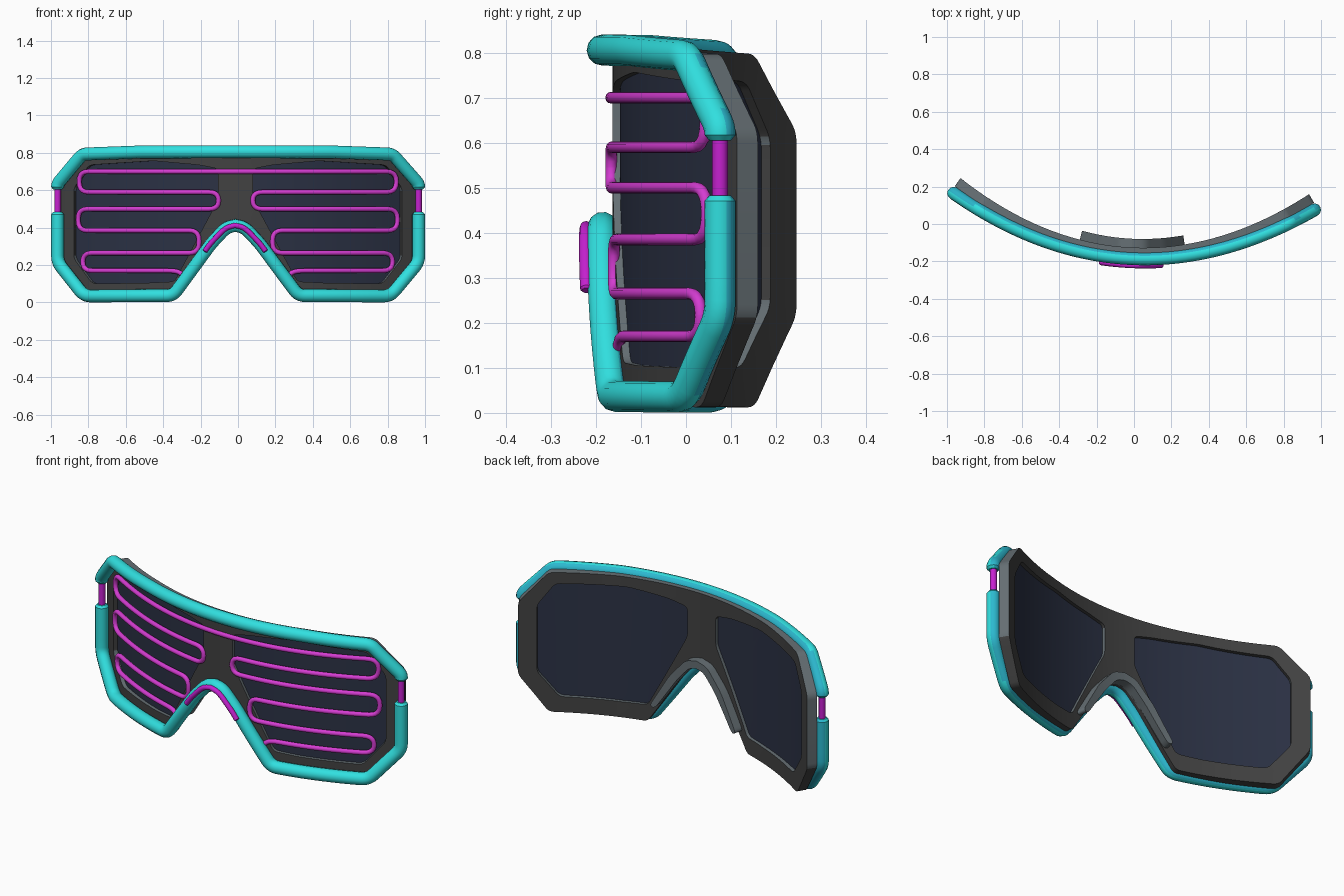
import bpy, bmesh, math
from mathutils import Vector

cube = bpy.data.objects.get("Cube")
if cube:
    bpy.data.objects.remove(cube, do_unlink=True)


def material(name, rgb):
    m = bpy.data.materials.new(name)
    m.use_nodes = True
    col = (*rgb, 1.0)
    m.diffuse_color = col
    m.node_tree.nodes["Principled BSDF"].inputs["Base Color"].default_value = col
    return m


TEAL = material("teal", (0.03, 0.74, 0.74))
BLUE = material("blue teal", (0.025, 0.48, 0.62))
PINK = material("pink magenta", (0.66, 0.045, 0.64))
PURPLE = material("purple magenta", (0.56, 0.015, 0.63))
DARK = material("dark grey", (0.054, 0.054, 0.054))
SLATE = material("slate grey", (0.132, 0.16, 0.175))
NAVY = material("navy lens", (0.024, 0.031, 0.058))

CURVE, TURN = 0.327, -0.046


def wrap(x, d, z):
    """Wrap flat position x, depth d onto the face curve, then turn it slightly."""
    slope = 2 * CURVE * x
    n = math.hypot(1, slope)
    d *= 1 + 0.5 * x * x
    px, py = x - d * slope / n, -0.185 + CURVE * x * x + d / n
    c, s = math.cos(TURN), math.sin(TURN)
    return Vector((px * c - py * s - 0.005, px * s + py * c, z))


def rounded(pts, r, steps=5):
    """Round the inner corners of an open path."""
    pts = [Vector(p) for p in pts]
    out = [pts[0]]
    for a, b, c in zip(pts, pts[1:], pts[2:]):
        p = b + (a - b).normalized() * min(r, (a - b).length * 0.49)
        q = b + (c - b).normalized() * min(r, (c - b).length * 0.49)
        for i in range(steps + 1):
            t = i / steps
            out.append(p * (1 - t) ** 2 + b * 2 * t * (1 - t) + q * t * t)
    return out + [pts[-1]]


def flip(pts):
    return [Vector((-p.x, p.y)) for p in pts]


def mirrored(half):
    """Full path from a half that starts on the centre line."""
    return flip(half[:0:-1]) + half


def finish(ob):
    bpy.ops.object.select_all(action='DESELECT')
    ob.select_set(True)
    bpy.context.view_layer.objects.active = ob
    if ob.type == 'CURVE':
        bpy.ops.object.convert(target='MESH')
    bpy.ops.object.shade_smooth_by_angle(angle=math.radians(35))
    return bpy.context.view_layer.objects.active


def tube(name, path, radius, d, mat):
    """Round bar that follows a flat path wrapped on the face curve."""
    pts = [path[0]]
    for a, b in zip(path, path[1:]):
        n = max(1, math.ceil((b - a).length / 0.05))
        pts += [a.lerp(b, i / n) for i in range(1, n + 1)]
    # softened ends
    tip = radius * 0.35
    pts.insert(1, pts[0] + (pts[1] - pts[0]).normalized() * tip)
    pts.insert(-1, pts[-1] + (pts[-2] - pts[-1]).normalized() * tip)
    cu = bpy.data.curves.new(name, 'CURVE')
    cu.dimensions = '3D'
    cu.bevel_depth = radius
    cu.bevel_resolution = 4
    cu.use_fill_caps = True
    sp = cu.splines.new('POLY')
    sp.points.add(len(pts) - 1)
    for p, v in zip(sp.points, pts):
        p.co = (*wrap(v.x, d, v.y), 1)
    sp.points[0].radius = sp.points[-1].radius = 0.7
    cu.materials.append(mat)
    ob = bpy.data.objects.new(name, cu)
    bpy.context.collection.objects.link(ob)
    return finish(ob)


def is_rim(f):
    """Walls that face up or outward take the rim colour."""
    n = f.normal
    inward = f.calc_center_median().x * n.x < 0
    return abs(n.y) < 0.7 and n.z > -0.3 and not (inward and abs(n.z) < 0.1)


def plate(name, loops, d0, d1, face_mat, rim_mat):
    """Flat outline with holes, thickened, sliced and wrapped."""
    bm = bmesh.new()
    for loop in loops:
        vs = [bm.verts.new((p.x, d0, p.y)) for p in loop]
        for a, b in zip(vs, vs[1:] + vs[:1]):
            bm.edges.new((a, b))
    bmesh.ops.triangle_fill(bm, edges=bm.edges[:], use_beauty=True, normal=(0, -1, 0))
    ext = bmesh.ops.extrude_face_region(bm, geom=bm.faces[:])
    for v in ext["geom"]:
        if isinstance(v, bmesh.types.BMVert):
            v.co.y = d1
    bmesh.ops.recalc_face_normals(bm, faces=bm.faces[:])
    for f in bm.faces:
        f.material_index = int(is_rim(f))
    for i in range(-19, 20):
        bmesh.ops.bisect_plane(bm, geom=bm.verts[:] + bm.edges[:] + bm.faces[:],
                               plane_co=(i * 0.05, 0, 0), plane_no=(1, 0, 0))
    for v in bm.verts:
        v.co = wrap(*v.co)
    me = bpy.data.meshes.new(name)
    bm.to_mesh(me)
    bm.free()
    me.materials.append(face_mat)
    me.materials.append(rim_mat)
    ob = bpy.data.objects.new(name, me)
    bpy.context.collection.objects.link(ob)
    finish(ob)


# Outer teal bars, bluer on the side that faces back
arch = [(0, 0.412), (0.05, 0.4), (0.13, 0.315)]
upper = rounded([(0, 0.806), (0.5, 0.805), (0.83, 0.793), (0.966, 0.635), (0.966, 0.605)], 0.025)
lower = rounded(arch + [(0.335, 0.037), (0.82, 0.035), (0.966, 0.215), (0.966, 0.483)], 0.035)
for name, half in (("upper_bar", upper), ("lower_bar", lower)):
    bar = tube(name, mirrored(half), 0.0345, 0, TEAL)
    bar.data.materials.append(BLUE)
    for face in bar.data.polygons:
        face.material_index = int(face.normal.y > 0.5)

# Magenta side posts and nose strip
for side, x in (("left", 0.966), ("right", -0.966)):
    tube(side + "_post", [Vector((x, 0.465)), Vector((x, 0.625))], 0.0175, 0, PURPLE)
tube("nose_strip", mirrored(rounded(arch + [(0.16, 0.272)], 0.04)), 0.014, -0.037, PURPLE)

# Winding shutter slats: one continuous bar, mirrored
rows = [(0.70, 0, 0.862), (0.59, 0.862, 0.093), (0.50, 0.093, 0.868),
        (0.385, 0.868, 0.2), (0.265, 0.2, 0.842), (0.17, 0.842, 0.32)]
slats = [(x, z) for z, a, b in rows for x in (a, b)] + [(0.285, 0.145)]
tube("slats", mirrored(rounded(slats, 0.052)), 0.013, 0.02, PINK)

# Frame with two lens openings
outline = rounded([(0, 0.815), (0.5, 0.812), (0.84, 0.797), (0.98, 0.625), (0.98, 0.215),
                   (0.84, 0.012), (0.335, 0.02), (0.13, 0.315), (0.05, 0.4), (0, 0.41)], 0.025)
frame_loop = outline + flip(outline[-2:0:-1])
hole = rounded([(0.5, 0.105), (0.79, 0.1), (0.895, 0.235), (0.895, 0.61), (0.81, 0.735),
                (0.45, 0.757), (0.2, 0.735), (0.095, 0.715), (0.095, 0.55), (0.21, 0.34),
                (0.335, 0.112), (0.48, 0.105)], 0.025)
plate("frame", [frame_loop, hole, flip(hole)], 0.023, 0.059, DARK, SLATE)

# Lenses, slightly larger than their openings
middle = Vector((0.5, 0.42))
lens = [middle + (p - middle) * 1.015 for p in hole]
plate("left_lens", [lens], 0.039, 0.042, NAVY, NAVY)
plate("right_lens", [flip(lens)], 0.039, 0.042, NAVY, NAVY)

# Nose pad behind the bridge
pad = rounded([(0, 0.41), (0.05, 0.4), (0.13, 0.315), (0.268, 0.125), (0.3, 0.135),
               (0.18, 0.325), (0.075, 0.437), (0, 0.454)], 0.03)
plate("nose_pad", [pad + flip(pad[-2:0:-1])], 0.05, 0.106, SLATE, SLATE)
